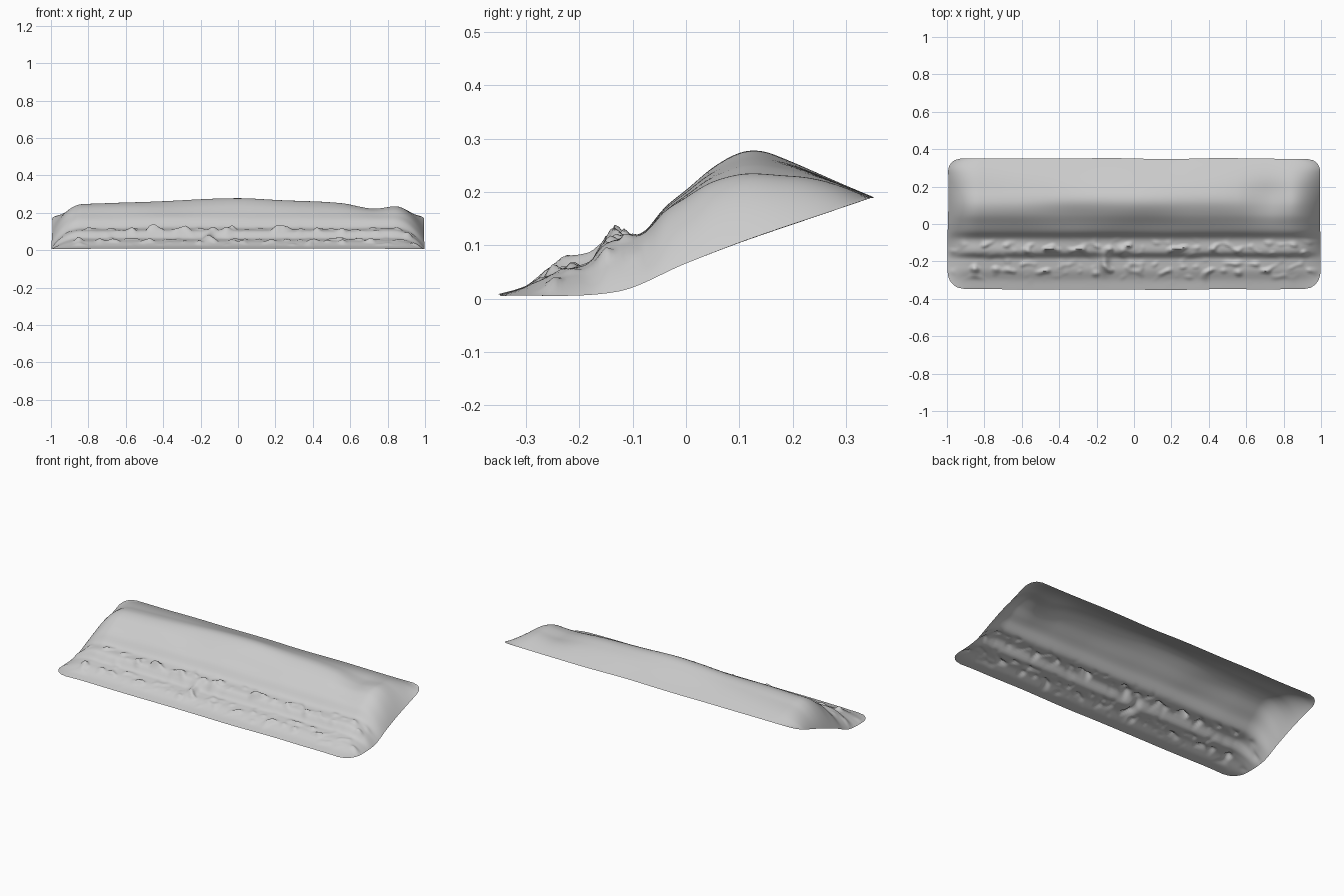
import bpy, bmesh, math
from mathutils import Vector, noise

if "Cube" in bpy.data.objects:
    bpy.data.objects.remove(bpy.data.objects["Cube"], do_unlink=True)

NX, NY = 240, 84          # grid cells across and front to back
HALF_X, HALF_Y = 0.995, 0.35

# Cross-section through the middle and along the end rims, as (y, z)
RIDGE = [(-.35, .008), (-.3, .022), (-.25, .046), (-.21, .056), (-.18, .066), (-.15, .1),
         (-.08, .122), (-.04, .168), (0, .2), (.05, .24), (.1, .265), (.14, .268),
         (.19, .254), (.25, .232), (.35, .19)]
RIM = [(-.35, .005), (-.13, .013), (0, .066), (.12, .112), (.35, .19)]
# Height of the crest along x
CREST = [(-1, .235), (-.75, .247), (-.4, .262), (0, .277), (.25, .267), (.55, .25),
         (.72, .222), (.86, .238), (1, .225)]


def sample(points, t):
    """Smoothly interpolated value of a profile at t."""
    t = min(max(t, points[0][0]), points[-1][0])
    for i in range(len(points) - 1):
        (a, za), (b, zb) = points[i], points[i + 1]
        if t <= b:
            f = (t - a) / (b - a)
            before = points[max(i - 1, 0)]
            after = points[min(i + 2, len(points) - 1)]
            ma = (zb - before[1]) / (b - before[0]) * (b - a)
            mb = (after[1] - za) / (after[0] - a) * (b - a)
            return ((2 * f**3 - 3 * f**2 + 1) * za + (f**3 - 2 * f**2 + f) * ma
                    + (3 * f**2 - 2 * f**3) * zb + (f**3 - f**2) * mb)


def bell(t, centre, width):
    return math.exp(-((t - centre) / width) ** 2)


def half_width(y):
    """Outline with rounded corners."""
    radius = .09 if y < 0 else .07
    d = max(0, abs(y) - (HALF_Y - radius))
    return HALF_X - radius + math.sqrt(max(0, radius**2 - d**2))


def height(x, y, edge):
    base = sample(RIM, y)
    # the crest rises and falls along its length
    z = sample(RIDGE, y)
    swell = sample(CREST, x) - .268
    z += swell * bell(y, .13, .11)
    # broad, uneven weathering
    z += .008 * noise.noise(Vector((x * 3, y * 7, 1))) * bell(y, 0, .25)
    # lumps along the two ledges
    lump = max(0, noise.noise(Vector((x * 17, y * 26, 4))))
    z += .05 * lump**1.4 * (bell(y, -.13, .03) + .75 * bell(y, -.24, .04))
    # cluster of bigger stones
    z += .025 * bell(x, -.16, .025) * bell(y, -.2, .05)
    z += .02 * bell(x, -.06, .025) * bell(y, -.14, .025)
    # both ends fall to the sloping rim
    ramp = min(1, edge / .17)
    blend = 1 - (1 - ramp) ** 2.2
    return max(.002, base + (z - base) * blend)


bm = bmesh.new()
rows = []
for j in range(NY + 1):
    y = -HALF_Y + 2 * HALF_Y * j / NY
    w = half_width(y)
    row = []
    for i in range(NX + 1):
        u = -1 + 2 * i / NX
        x = u * w
        waver = .006 * noise.noise(Vector((x * 3, y * 3, 9)))
        z = height(x, y, w - abs(x))
        row.append(bm.verts.new((x + waver * abs(u), y + waver * abs(y) / HALF_Y, z)))
    rows.append(row)
for a, b in zip(rows, rows[1:]):
    for i in range(NX):
        bm.faces.new((a[i], a[i + 1], b[i + 1], b[i]))

mesh = bpy.data.meshes.new("earth_bank")
bm.to_mesh(mesh)
bm.free()
bank = bpy.data.objects.new("earth_bank", mesh)
bpy.context.collection.objects.link(bank)

# Plain light grey
grey = bpy.data.materials.new("light_grey")
grey.use_nodes = True
colour = (.6, .6, .6, 1)
grey.diffuse_color = colour
grey.node_tree.nodes["Principled BSDF"].inputs["Base Color"].default_value = colour
mesh.materials.append(grey)

bpy.context.view_layer.objects.active = bank
bank.select_set(True)
bpy.ops.object.shade_smooth_by_angle(angle=math.radians(60))
